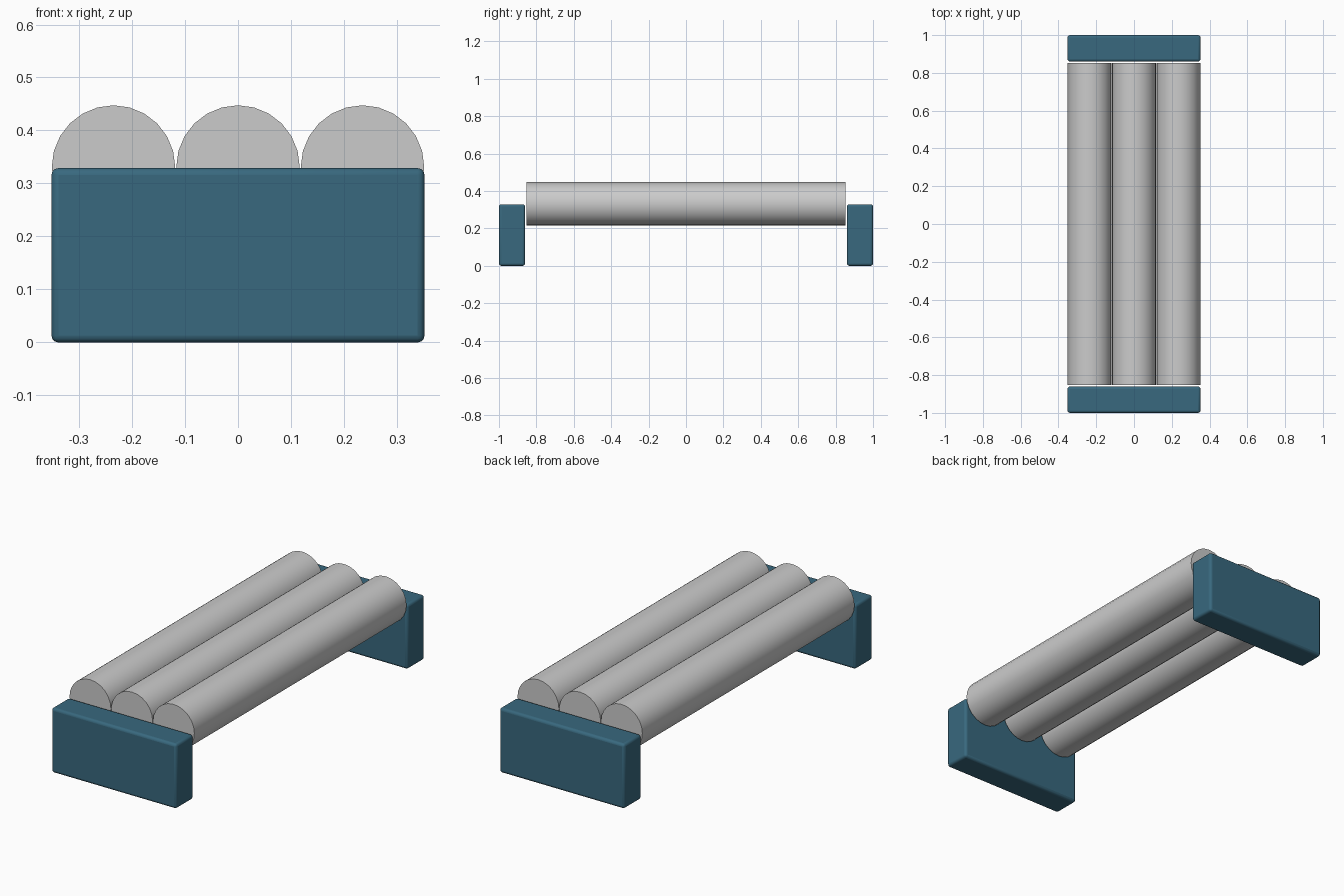
import bpy
from math import radians

if "Cube" in bpy.data.objects:
    bpy.data.objects.remove(bpy.data.objects["Cube"])

teal = bpy.data.materials.new("teal")
teal.diffuse_color = (0.04, 0.14, 0.21, 1)
teal.use_nodes = True
teal.node_tree.nodes["Principled BSDF"].inputs["Base Color"].default_value = teal.diffuse_color


def smooth(obj):
    bpy.ops.object.select_all(action='DESELECT')
    obj.select_set(True)
    bpy.context.view_layer.objects.active = obj
    bpy.ops.object.shade_smooth_by_angle(angle=radians(30))


# End supports: upright blocks with softly rounded edges
def end_support(name, side):
    bpy.ops.mesh.primitive_cube_add(size=1, location=(0, side * 0.93, 0.1645))
    block = bpy.context.object
    block.name = name
    block.scale = (0.704, 0.14, 0.329)
    bpy.ops.object.transform_apply(location=False, rotation=False, scale=True)
    bevel = block.modifiers.new("rounded_edges", 'BEVEL')
    bevel.width = 0.013
    bevel.segments = 3
    block.data.materials.append(teal)
    smooth(block)


# Rollers: three touching cylinders along y
def roller(name, x):
    bpy.ops.mesh.primitive_cylinder_add(
        vertices=24, radius=0.1165, depth=1.706,
        location=(x, 0, 0.331), rotation=(radians(90), 0, 0))
    bpy.context.object.name = name
    smooth(bpy.context.object)


end_support("front_support", -1)
end_support("back_support", 1)
for name, x in (("left", -0.235), ("middle", 0), ("right", 0.235)):
    roller(name + "_roller", x)
